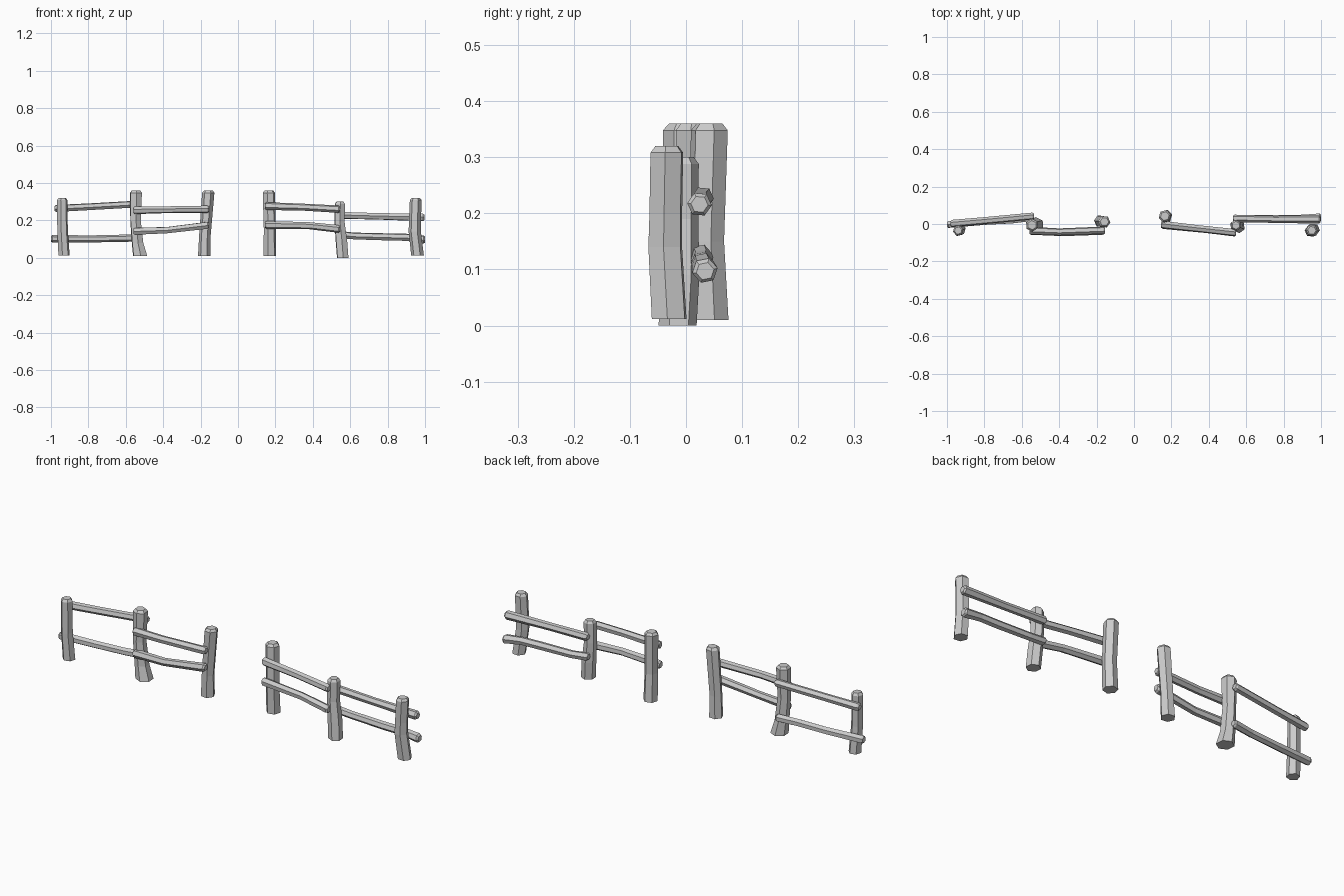
import bpy, bmesh, math
from mathutils import Vector

SIDES = 6

def log(name, pts, vertical, turn=0.0, tip=0.012):
    """Faceted hexagonal log through (x, y, z, radius) points, chamfered at its free ends."""
    pts = [(Vector(p[:3]), p[3]) for p in pts]

    def chamfer(end, nxt):
        # slide the end ring inwards, add a smaller ring at the very tip
        d = (nxt[0] - end[0]).normalized()
        return [(end[0], end[1] * 0.7), (end[0] + d * tip, end[1])]

    first = [pts[0]] if vertical else chamfer(pts[0], pts[1])
    last = chamfer(pts[-1], pts[-2])[::-1]
    rings_in = first + pts[1:-1] + last
    bm = bmesh.new()
    rings = []
    for c, r in rings_in:
        ring = []
        for k in range(SIDES):
            a = turn + 2 * math.pi * k / SIDES
            u, v = r * math.cos(a), r * math.sin(a)
            off = Vector((u, v, 0)) if vertical else Vector((0, u, v))
            ring.append(bm.verts.new(c + off))
        rings.append(ring)
    for a, b in zip(rings, rings[1:]):
        for k in range(SIDES):
            n = (k + 1) % SIDES
            bm.faces.new((a[k], a[n], b[n], b[k]))
    bm.faces.new(rings[0][::-1])
    bm.faces.new(rings[-1])
    bmesh.ops.recalc_face_normals(bm, faces=bm.faces)
    me = bpy.data.meshes.new(name)
    bm.to_mesh(me)
    bm.free()
    bpy.context.collection.objects.link(bpy.data.objects.new(name, me))

# Posts: slightly crooked, left to right
posts = [
    [(-.93, -.03, .012, .031), (-.938, -.036, .15, .029), (-.94, -.035, .32, .029)],
    [(-.523, -.005, .01, .042), (-.537, -.005, .08, .034), (-.548, -.008, .2, .031), (-.545, -.006, .36, .035)],
    [(-.18, .015, .01, .034), (-.177, .012, .12, .031), (-.158, .012, .36, .033)],
    [(.17, .042, .01, .035), (.17, .036, .15, .033), (.165, .042, .36, .034)],
    [(.56, -.015, 0, .034), (.553, -.01, .09, .034), (.543, -.008, .19, .03), (.545, -.007, .3, .03)],
    [(.96, -.03, .012, .034), (.945, -.037, .14, .033), (.946, -.036, .2, .032), (.951, -.034, .32, .032)],
]
for i, p in enumerate(posts):
    log(f"post_{i + 1}", p, True, turn=0.25 + 0.35 * i)

# Rails: two per bay, outer bays behind the posts, inner bays in front
rails = {
    "left_outer_upper": [(-.98, .002, .264, .02), (-.8, .018, .273, .019), (-.535, .043, .288, .019)],
    "left_outer_lower": [(-1, -.003, .102, .021), (-.8, .012, .101, .019), (-.65, .02, .104, .019), (-.535, .035, .107, .02)],
    "left_inner_upper": [(-.56, -.035, .254, .021), (-.4, -.042, .257, .019), (-.155, -.033, .26, .02)],
    "left_inner_lower": [(-.56, -.036, .142, .021), (-.38, -.046, .148, .019), (-.155, -.036, .175, .021)],
    "right_inner_upper": [(.145, -.002, .277, .021), (.35, -.025, .271, .019), (.545, -.046, .26, .02)],
    "right_inner_lower": [(.145, -.006, .176, .021), (.38, -.03, .172, .019), (.545, -.048, .154, .021)],
    "right_outer_upper": [(.53, .03, .228, .02), (.75, .025, .222, .019), (.997, .024, .216, .022)],
    "right_outer_lower": [(.53, .026, .126, .02), (.62, .03, .117, .019), (.8, .028, .112, .02), (.9, .03, .11, .02), (1, .034, .097, .023)],
}
for i, (name, p) in enumerate(rails.items()):
    log(f"{name}_rail", p, False, turn=0.2 + 0.3 * i, tip=0.008)
